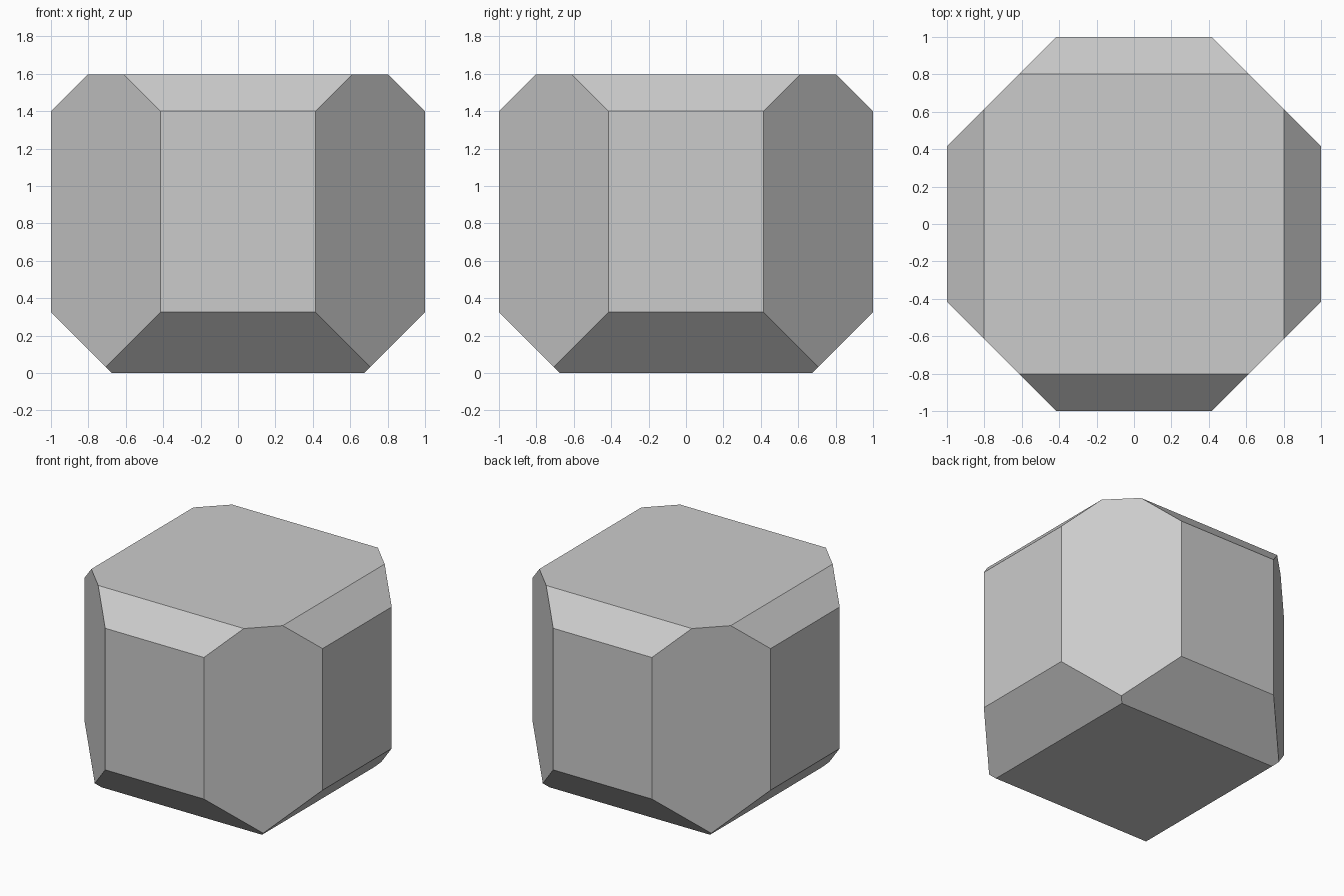
import bpy, bmesh
from math import pi, sqrt
from mathutils import Vector, Matrix

if "Cube" in bpy.data.objects:
    bpy.data.objects.remove(bpy.data.objects["Cube"])

HEIGHT = 1.597      # overall height
TOP_CUT = 0.197     # bevel size along the top edges
BOTTOM_CUT = 0.326  # bevel size along the bottom edges


def slice_off(bm, point, normal):
    """Cut away everything beyond a plane and cap the opening."""
    geom = bm.verts[:] + bm.edges[:] + bm.faces[:]
    res = bmesh.ops.bisect_plane(bm, geom=geom, dist=1e-6, plane_co=point,
                                 plane_no=normal, clear_outer=True)
    edges = [e for e in res["geom_cut"] if isinstance(e, bmesh.types.BMEdge)]
    bmesh.ops.contextual_create(bm, geom=edges)


# Square block
bm = bmesh.new()
bmesh.ops.create_cube(bm, size=1)
bmesh.ops.scale(bm, vec=(2, 2, HEIGHT), verts=bm.verts)
bmesh.ops.translate(bm, vec=(0, 0, HEIGHT / 2), verts=bm.verts)

# On each of four sides: corner facet, top bevel, bottom bevel
for i in range(4):
    turn = Matrix.Rotation(i * pi / 2, 3, 'Z')
    for point, normal in (
        ((sqrt(0.5), sqrt(0.5), 0), (1, 1, 0)),
        ((1, 0, HEIGHT - TOP_CUT), (1, 0, 1)),
        ((1, 0, BOTTOM_CUT), (1, 0, -1)),
    ):
        slice_off(bm, turn @ Vector(point), turn @ Vector(normal).normalized())

bmesh.ops.recalc_face_normals(bm, faces=bm.faces)
mesh = bpy.data.meshes.new("faceted_block")
bm.to_mesh(mesh)
bm.free()
block = bpy.data.objects.new("faceted_block", mesh)
bpy.context.collection.objects.link(block)
